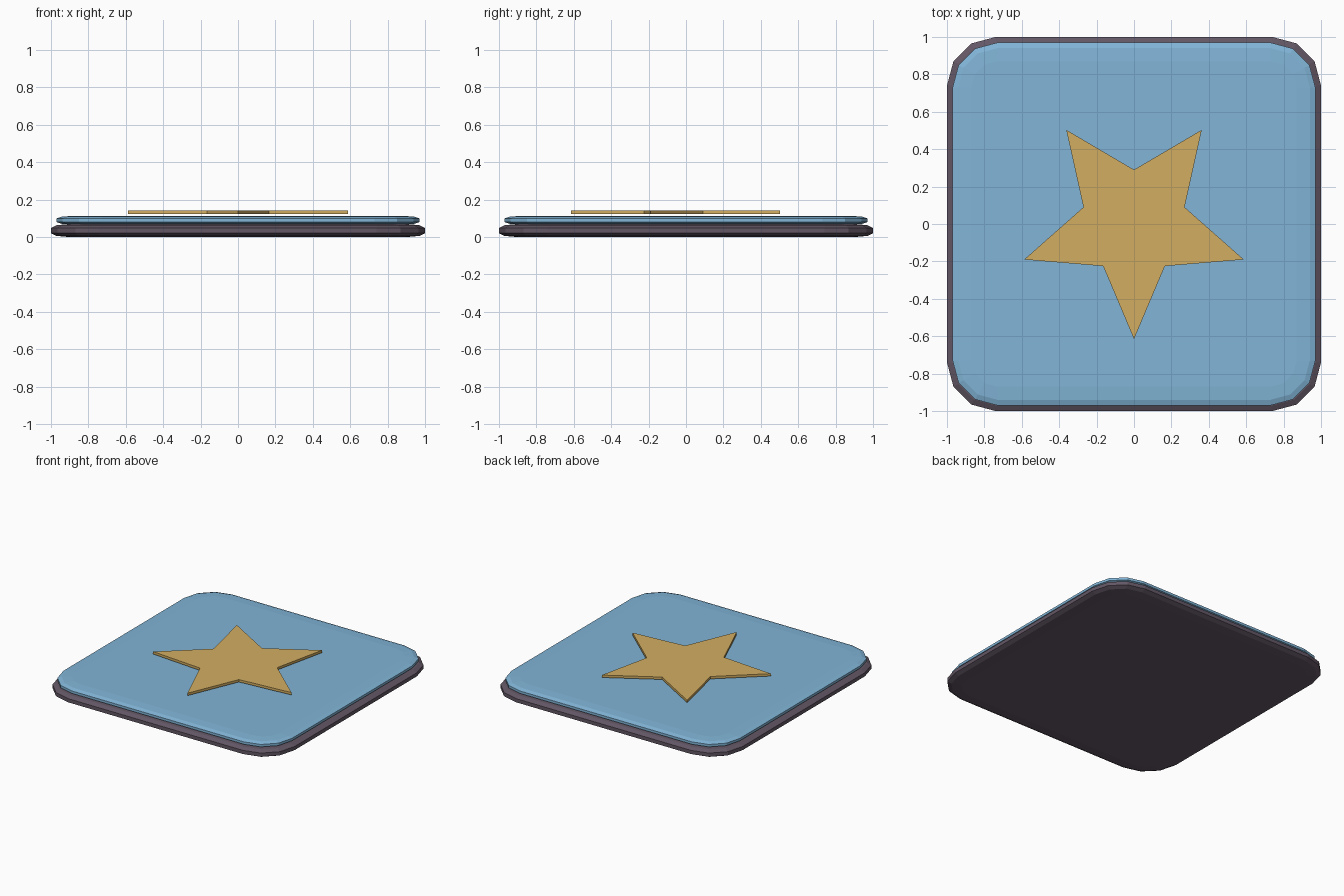
import bpy, bmesh, math

if "Cube" in bpy.data.objects:
    bpy.data.objects.remove(bpy.data.objects["Cube"])


def material(name, rgb):
    m = bpy.data.materials.new(name)
    m.diffuse_color = (*rgb, 1)
    m.use_nodes = True
    m.node_tree.nodes["Principled BSDF"].inputs["Base Color"].default_value = m.diffuse_color
    return m


def loft(name, rings, mat):
    """Skin stacked rings of equal point count and cap both ends."""
    bm = bmesh.new()
    loops = [[bm.verts.new(p) for p in ring] for ring in rings]
    n = len(loops[0])
    for a, b in zip(loops, loops[1:]):
        for i in range(n):
            j = (i + 1) % n
            bm.faces.new((a[i], a[j], b[j], b[i]))
    bm.faces.new(loops[0][::-1])
    bm.faces.new(loops[-1])
    bmesh.ops.recalc_face_normals(bm, faces=bm.faces)
    mesh = bpy.data.meshes.new(name)
    bm.to_mesh(mesh)
    bm.free()
    mesh.materials.append(mat)
    obj = bpy.data.objects.new(name, mesh)
    bpy.context.collection.objects.link(obj)
    return obj


def rounded_square(radius, centre, z):
    """Square ring with three-segment round corners."""
    pts = []
    for q, (sx, sy) in enumerate([(1, 1), (-1, 1), (-1, -1), (1, -1)]):
        for k in range(4):
            a = math.radians(90 * q + 30 * k)
            pts.append((sx * centre + radius * math.cos(a),
                        sy * centre + radius * math.sin(a), z))
    return pts


def slab(name, half, centre, z0, z1, mat):
    """Rounded tile with softly bevelled top and bottom rims."""
    r = half - centre
    h = z1 - z0
    profile = [(0.10, 0), (0.03, 0.09), (0, 0.3),
               (0, 0.7), (0.03, 0.91), (0.10, 1)]
    return loft(name, [rounded_square(r - inset, centre, z0 + h * t)
                       for inset, t in profile], mat)


dark = material("dark plum", (0.125, 0.095, 0.13))
blue = material("sky blue", (0.22, 0.46, 0.68))
gold = material("gold", (0.65, 0.42, 0.12))

# Base tile and coloured face tile
slab("base_tile", 1.0, 0.74, 0.0, 0.07, dark)
slab("face_tile", 0.97, 0.73, 0.066, 0.114, blue)

# Star plate hovering just above the face, point towards the front
half = [(0, -0.615), (0.165, -0.225), (0.587, -0.19),
        (0.27, 0.09), (0.362, 0.503), (0, 0.29)]
outline = half + [(-x, y) for x, y in half[-2:0:-1]]
loft("star", [[(x, y, z) for x, y in outline] for z in (0.123, 0.142)], gold)
